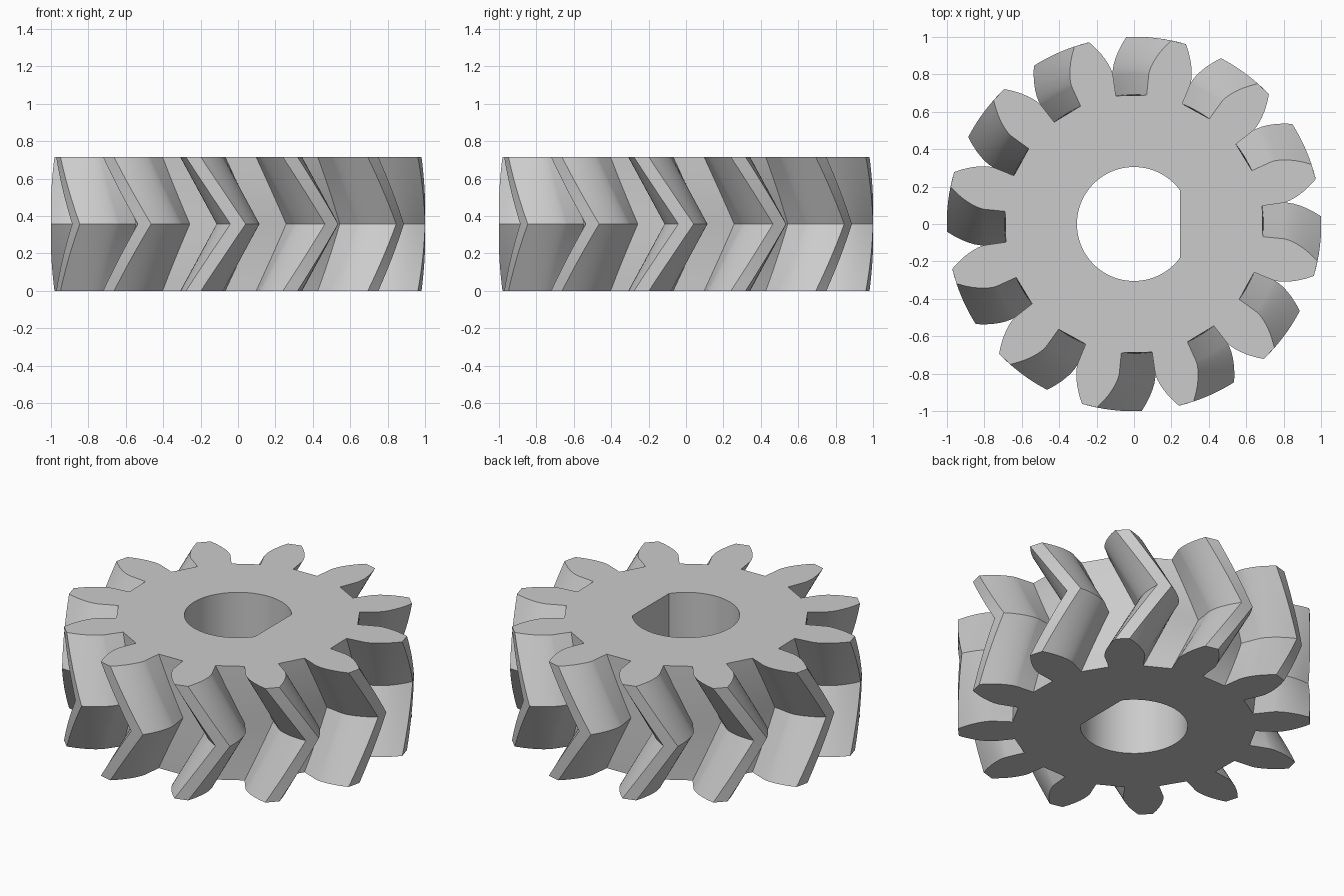
import bpy, bmesh
from math import acos, asin, cos, sin, tan, pi, radians, sqrt

cube = bpy.data.objects.get("Cube")
if cube:
    bpy.data.objects.remove(cube, do_unlink=True)

TEETH, HEIGHT = 12, 0.715
OUTER, ROOT = 1.001, 0.692
PITCH = OUTER * TEETH / (TEETH + 2)
PRESSURE = radians(20)
BASE = PITCH * cos(PRESSURE)
TWIST = HEIGHT / 2 * tan(radians(30)) / PITCH
BORE, FLAT = 0.305, 0.245
HALF_STEPS, FLANK_STEPS, BORE_STEPS = 8, 7, 56

steel = bpy.data.materials.new("plain grey steel")
steel.use_nodes = True
grey = (0.6, 0.6, 0.6, 1)
steel.diffuse_color = grey
steel.node_tree.nodes["Principled BSDF"].inputs["Base Color"].default_value = grey


def half_angle(r):
    """Half of the tooth's angular width at radius r, with involute flanks."""
    inv = lambda a: tan(a) - a
    a = acos(min(1, BASE / r))
    return pi / (2 * TEETH) + inv(PRESSURE) - inv(a) - radians(0.2)


# Flank radii: radial below the base circle, involute above it
radii = [ROOT] + [BASE + (OUTER - BASE) * (i / FLANK_STEPS) ** 1.5
                  for i in range(FLANK_STEPS + 1)]
tooth = [(r, -half_angle(r)) for r in radii]
tooth += [(r, -a) for r, a in reversed(tooth)]
gear_outline = [(r, a + 2 * pi * k / TEETH) for k in range(TEETH) for r, a in tooth]

# Round bore with one flat side facing +x
start = acos(FLAT / BORE)
bore_outline = [(BORE, start + (2 * pi - 2 * start) * i / BORE_STEPS)
                for i in range(BORE_STEPS + 1)]

bm = bmesh.new()


def ring(outline, z, turn=0):
    return [bm.verts.new((r * cos(a + turn), r * sin(a + turn), z)) for r, a in outline]


def wall(lower, upper):
    n = len(lower)
    for i in range(n):
        j = (i + 1) % n
        bm.faces.new((lower[i], lower[j], upper[j], upper[i]))


# Herringbone teeth: twist one way to mid height, then back
rings = []
for i in range(2 * HALF_STEPS + 1):
    t = i / HALF_STEPS - 1
    rings.append(ring(gear_outline, HEIGHT * (t + 1) / 2, -TWIST * abs(t)))
for lower, upper in zip(rings, rings[1:]):
    wall(lower, upper)

# Bore wall
bore_low, bore_high = ring(bore_outline, 0), ring(bore_outline, HEIGHT)
wall(bore_low, bore_high)

# Flat end faces around the bore
for outer, inner in ((rings[0], bore_low), (rings[-1], bore_high)):
    edges = [bm.edges.get((loop[i - 1], loop[i]))
             for loop in (outer, inner) for i in range(len(loop))]
    bmesh.ops.triangle_fill(bm, edges=edges, use_beauty=True)
bmesh.ops.recalc_face_normals(bm, faces=bm.faces[:])

mesh = bpy.data.meshes.new("herringbone_gear")
bm.to_mesh(mesh)
bm.free()
mesh.materials.append(steel)
gear = bpy.data.objects.new("herringbone_gear", mesh)
bpy.context.collection.objects.link(gear)
bpy.context.view_layer.objects.active = gear
gear.select_set(True)
bpy.ops.object.shade_smooth_by_angle(angle=radians(25))
